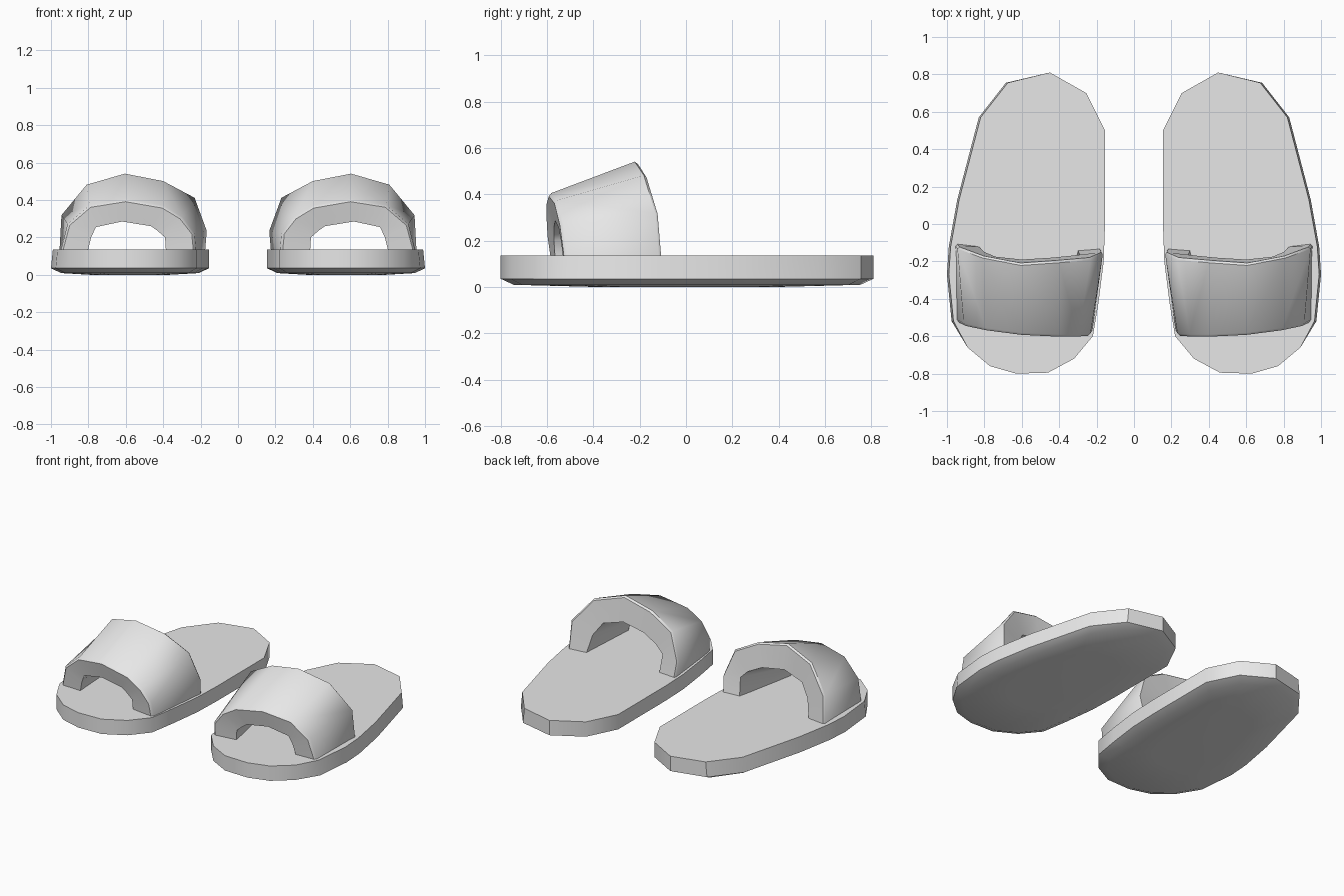
import bpy, bmesh
from mathutils import Vector

if "Cube" in bpy.data.objects:
    bpy.data.objects.remove(bpy.data.objects["Cube"])

grey = bpy.data.materials.new("plain grey")
grey.diffuse_color = (0.8, 0.8, 0.8, 1)
grey.use_nodes = True
grey.node_tree.nodes["Principled BSDF"].inputs["Base Color"].default_value = grey.diffuse_color


def lerp_ring(a, b, t):
    return [Vector(p).lerp(Vector(q), t) for p, q in zip(a, b)]


def make_pair(name, rings, closed_rings, angle):
    """Skin a list of rings, then mirror the part to the other foot."""
    bm = bmesh.new()
    rows = [[bm.verts.new(p) for p in ring] for ring in rings]
    n, m = len(rings[0]), len(rings)
    if closed_rings:
        # stacked closed outlines with caps
        for a, b in zip(rows, rows[1:]):
            for i in range(n):
                j = (i + 1) % n
                bm.faces.new((a[i], a[j], b[j], b[i]))
        bm.faces.new(rows[0])
        bm.faces.new(rows[-1])
    else:
        # open arches wrapped around the band's cross-section
        for k in range(m):
            a, b = rows[k], rows[(k + 1) % m]
            for i in range(n - 1):
                bm.faces.new((a[i], a[i + 1], b[i + 1], b[i]))
        bm.faces.new([r[0] for r in rows])
        bm.faces.new([r[-1] for r in rows])
    bmesh.ops.recalc_face_normals(bm, faces=bm.faces[:])
    mesh = bpy.data.meshes.new(name)
    bm.to_mesh(mesh)
    bm.free()
    obj = bpy.data.objects.new(name, mesh)
    bpy.context.collection.objects.link(obj)
    mesh.materials.append(grey)
    bpy.ops.object.select_all(action='DESELECT')
    obj.select_set(True)
    bpy.context.view_layer.objects.active = obj
    bpy.ops.object.shade_smooth_by_angle(angle=angle)
    mirror = obj.modifiers.new("other foot", 'MIRROR')
    mirror.use_axis = (True, False, False)
    return obj


# Sole: foot outline, slightly wider low on the outer side, rounded underneath
outline = [(0.45, 0.81), (0.685, 0.755), (0.83, 0.57), (0.945, 0.13),
           (0.99, -0.12), (1.0, -0.27), (0.975, -0.52), (0.89, -0.66),
           (0.77, -0.76), (0.63, -0.80), (0.46, -0.795), (0.32, -0.72),
           (0.22, -0.60), (0.19, -0.42), (0.162, -0.20), (0.155, 0.0),
           (0.155, 0.50), (0.255, 0.70)]


def scaled(sx, sy, z):
    return [Vector((0.58 + (x - 0.58) * sx, y * sy, z)) for x, y in outline]


top = [Vector((x - (0.01 if x > 0.6 and y > -0.55 else 0), y, 0.135))
       for x, y in outline]
make_pair("sole", [top, scaled(1, 1, 0.035), scaled(0.87, 0.93, 0.009),
                   scaled(0.5, 0.5, 0.0)], True, 0.6)

# Strap: front and rear arches, outer and inner edges
front_outer = [(0.225, -0.585, 0.12), (0.235, -0.60, 0.22), (0.30, -0.605, 0.305),
               (0.40, -0.605, 0.365), (0.60, -0.595, 0.40), (0.79, -0.57, 0.37),
               (0.91, -0.545, 0.27), (0.95, -0.525, 0.12)]
rear_outer = [(0.175, -0.13, 0.12), (0.165, -0.15, 0.235), (0.23, -0.18, 0.415),
              (0.40, -0.195, 0.505), (0.605, -0.21, 0.545), (0.81, -0.17, 0.485),
              (0.945, -0.12, 0.32), (0.955, -0.105, 0.12)]
front_inner = [(0.385, -0.565, 0.12), (0.39, -0.57, 0.20), (0.43, -0.57, 0.235),
               (0.465, -0.57, 0.26), (0.62, -0.565, 0.285), (0.76, -0.55, 0.255),
               (0.785, -0.54, 0.20), (0.805, -0.53, 0.12)]
rear_inner = [(0.30, -0.14, 0.12), (0.29, -0.165, 0.25), (0.34, -0.17, 0.30),
              (0.44, -0.18, 0.35), (0.60, -0.19, 0.375), (0.74, -0.175, 0.335),
              (0.80, -0.15, 0.25), (0.83, -0.12, 0.12)]

# Softened rims between the outer surface and the end faces
make_pair("strap", [lerp_ring(front_outer, front_inner, 0.08),
                    lerp_ring(front_outer, rear_outer, 0.035),
                    lerp_ring(rear_outer, front_outer, 0.03),
                    lerp_ring(rear_outer, rear_inner, 0.08),
                    rear_inner, front_inner], False, 0.85)
